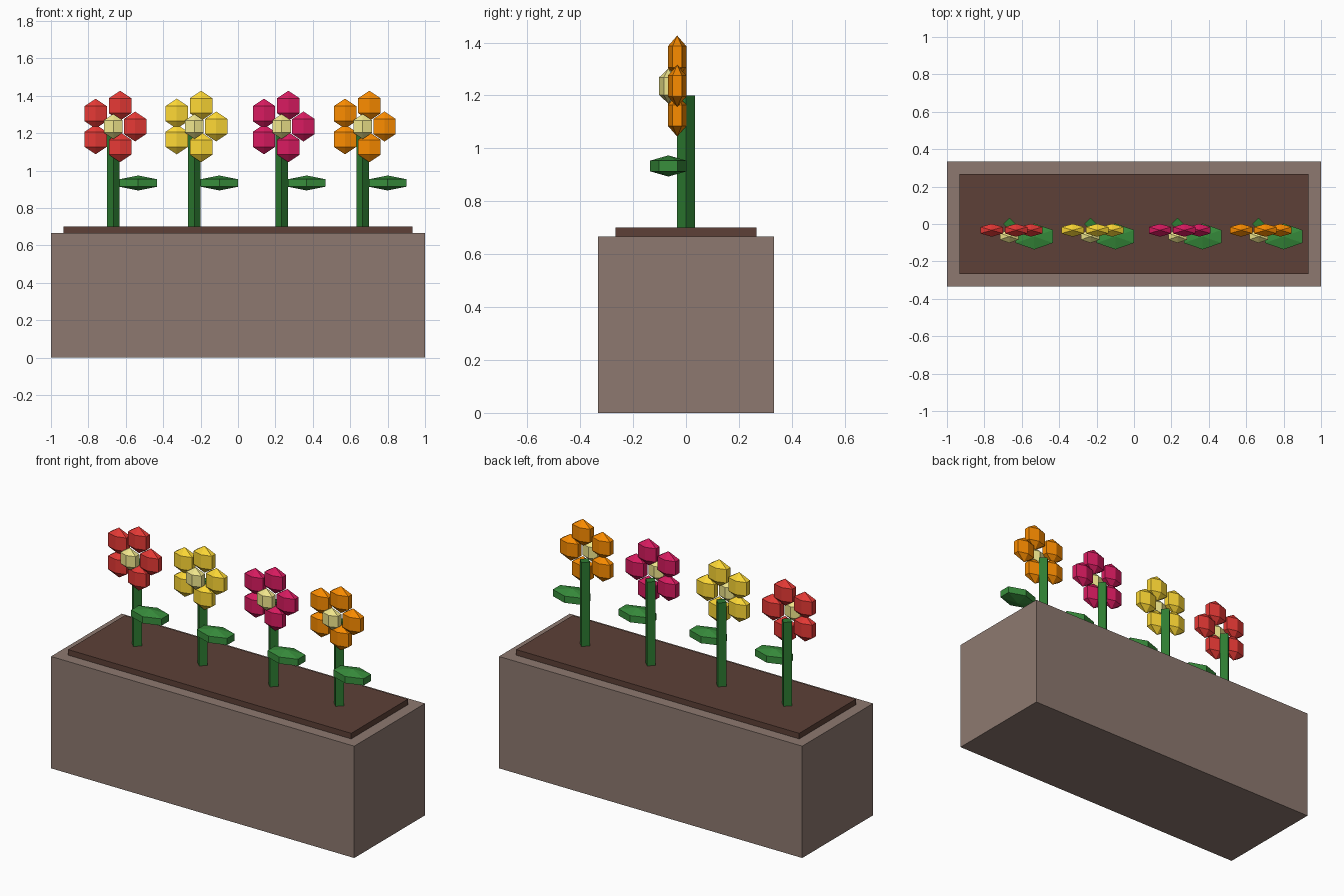
import bpy, bmesh
from math import sin, cos, pi, radians

if "Cube" in bpy.data.objects:
    bpy.data.objects.remove(bpy.data.objects["Cube"])

U = 2 / 3  # planter is 3 x 1 x 1 of these units


def material(name, hexcode):
    rgb = [int(hexcode[i:i + 2], 16) / 255 for i in (0, 2, 4)]
    lin = [c / 12.92 if c <= 0.04045 else ((c + 0.055) / 1.055) ** 2.4 for c in rgb]
    m = bpy.data.materials.new(name)
    m.diffuse_color = (*lin, 1)
    m.use_nodes = True
    m.node_tree.nodes["Principled BSDF"].inputs["Base Color"].default_value = m.diffuse_color
    return m


def finish(name, bm, loc, mat):
    bmesh.ops.recalc_face_normals(bm, faces=bm.faces)
    me = bpy.data.meshes.new(name)
    bm.to_mesh(me)
    bm.free()
    me.materials.append(mat)
    ob = bpy.data.objects.new(name, me)
    ob.location = [c * U for c in loc]
    bpy.context.collection.objects.link(ob)
    return ob


def box(name, size, loc, mat):
    bm = bmesh.new()
    bmesh.ops.create_cube(bm, size=1)
    bmesh.ops.scale(bm, vec=[s * U for s in size], verts=bm.verts)
    return finish(name, bm, loc, mat)


def rod(name, radius, height, loc, mat):
    # four-sided rod with its corners on the x and y axes
    bm = bmesh.new()
    ring = [bm.verts.new((radius * U * cos(i * pi / 2), radius * U * sin(i * pi / 2),
                          -height * U / 2)) for i in range(4)]
    face = bm.faces.new(ring)
    top = bmesh.ops.extrude_face_region(bm, geom=[face], use_keep_orig=True)["geom"]
    bmesh.ops.translate(bm, vec=(0, 0, height * U),
                        verts=[v for v in top if isinstance(v, bmesh.types.BMVert)])
    return finish(name, bm, loc, mat)


def blob(name, radius, squash, loc, mat):
    # low-poly ball: two poles and two six-sided rings, corners on +y and -y
    bm = bmesh.new()
    r = radius * U
    sx, sy, sz = squash

    def vert(lat, lon):
        return bm.verts.new((r * cos(lat) * cos(lon) * sx,
                             r * cos(lat) * sin(lon) * sy, r * sin(lat) * sz))

    low, high = [[vert(radians(lat), pi / 2 + i * pi / 3) for i in range(6)]
                 for lat in (-30, 30)]
    south, north = vert(-pi / 2, 0), vert(pi / 2, 0)
    for i in range(6):
        j = (i + 1) % 6
        bm.faces.new((low[i], low[j], high[j], high[i]))
        bm.faces.new((high[i], high[j], north))
        bm.faces.new((low[j], low[i], south))
    return finish(name, bm, loc, mat)


wood = material("planter_brown", "8D7970")
earth = material("soil_brown", "5D4037")
stem_green = material("stem_green", "2E7D32")
leaf_green = material("leaf_green", "388E3C")
cream = material("centre_cream", "F0E68C")
blooms = [("red", "E53935", -1), ("yellow", "FDD835", -0.35),
          ("pink", "D81B60", 0.35), ("orange", "FB8C00", 1)]

# planter and soil
box("planter", (3, 1, 1), (0, 0, 0.5), wood)
box("soil", (2.8, 0.8, 0.1), (0, 0, 1), earth)

# four flowers: stem, leaf, five petals, centre
for colour, hexcode, x in blooms:
    petal_mat = material(colour + "_petals", hexcode)
    rod(colour + "_stem", 0.05, 0.8, (x, 0, 1.4), stem_green)
    blob(colour + "_leaf", 0.2, (1, 0.6, 0.3), (x + 0.2, -0.1, 1.4), leaf_green)
    for i in range(5):
        a = i * 2 * pi / 5
        blob(f"{colour}_petal_{i + 1}", 0.12, (1, 0.5, 1),
             (x + 0.175 * cos(a), -0.05, 1.853 + 0.175 * sin(a)), petal_mat)
    blob(colour + "_flower_centre", 0.1, (1, 0.6, 1), (x, -0.1, 1.853), cream)
